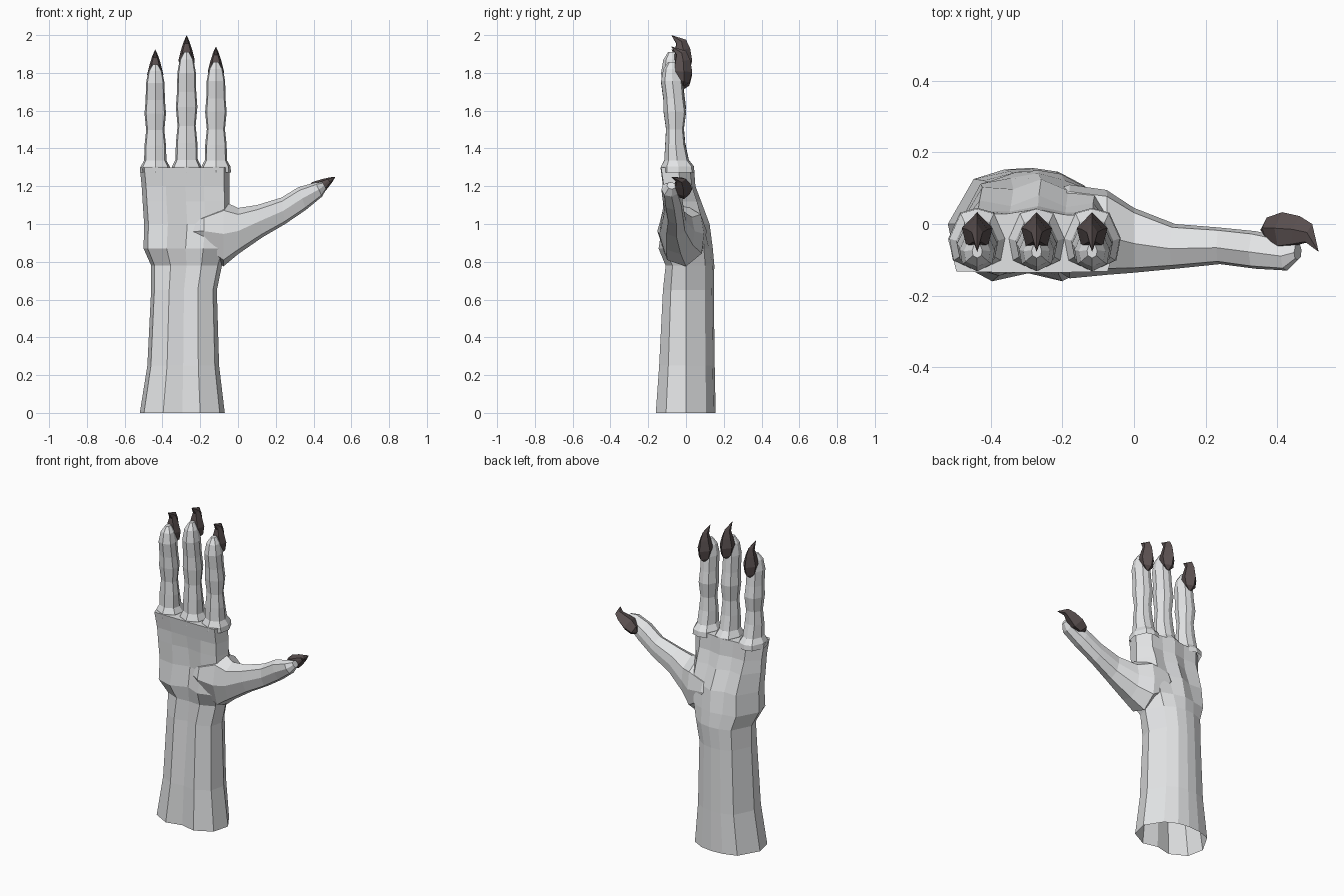
import bpy, bmesh, math
from mathutils import Vector


def material(name, col):
    m = bpy.data.materials.new(name)
    m.diffuse_color = (*col, 1)
    return m


skin = material("pale grey skin", (0.76, 0.77, 0.78))
horn = material("dark claw", (0.10, 0.078, 0.078))


def loft(name, rings, mat, cap_start=False, cap_end=True):
    """Skin a list of equal-length point rings with flat faces."""
    bm = bmesh.new()
    loops = [[bm.verts.new(p) for p in r] for r in rings]
    n = len(loops[0])
    for a, b in zip(loops, loops[1:]):
        for i in range(n):
            j = (i + 1) % n
            bm.faces.new((a[i], a[j], b[j], b[i]))
    if cap_start:
        bm.faces.new(loops[0])
    if cap_end:
        bm.faces.new(loops[-1])
    bmesh.ops.remove_doubles(bm, verts=bm.verts, dist=0.0004)
    bmesh.ops.recalc_face_normals(bm, faces=bm.faces)
    me = bpy.data.meshes.new(name)
    bm.to_mesh(me)
    bm.free()
    me.materials.append(mat)
    ob = bpy.data.objects.new(name, me)
    bpy.context.collection.objects.link(ob)
    return ob


# Forearm and palm: one open-bottomed loft
BACK_U = (-0.68, -0.30, 0.04, 0.37, 0.70)
DOME = (0.80, 0.97, 1.0, 0.93, 0.68)
TENDON = (0.88, 0.70, 1.0, 0.68, 0.82)
FRONT_U = (0.88, 0.42, 0.0, -0.45, -0.9)


def arm_ring(z, x0, x1, yf, yb, ys, corner, groove, t):
    cx, hx = (x0 + x1) / 2, (x1 - x0) / 2
    pts = [(x0, ys, z)]
    for u, d, r in zip(BACK_U, DOME, TENDON):
        pts.append((cx + u * hx, ys + (yb - ys) * (d + (r - d) * t), z))
    pts.append((x1, ys, z))
    for u, h in zip(FRONT_U, (corner, 1, groove, 1, corner)):
        pts.append((cx + u * hx, ys + (yf - ys) * h, z))
    return pts


arm = [
    # z, left, right, front, back, side y, corner, groove, tendon
    (0.00, -0.52, -0.07, -0.16, 0.157, 0.00, 0.66, 0.86, 0),
    (0.25, -0.48, -0.10, -0.142, 0.152, 0.00, 0.66, 0.92, 0),
    (0.65, -0.46, -0.112, -0.122, 0.147, 0.00, 0.66, 0.80, 0),
    (0.78, -0.46, -0.085, -0.108, 0.15, 0.00, 0.66, 0.95, 0),
    (0.87, -0.50, -0.055, -0.145, 0.142, -0.02, 0.75, 0.68, 0.2),
    (1.00, -0.497, -0.040, -0.125, 0.125, -0.02, 0.85, 0.75, 0.6),
    (1.12, -0.505, -0.045, -0.122, 0.08, -0.03, 0.92, 0.85, 0.9),
    (1.20, -0.51, -0.045, -0.122, 0.05, -0.03, 0.95, 1.0, 0.6),
    (1.30, -0.52, -0.045, -0.135, 0.042, -0.04, 0.97, 1.0, 0.5),
]
loft("forearm_and_palm", [arm_ring(*r) for r in arm], skin)

# Cross-sections of the digits: (across, depth)
FINGER_SECTION = ((1, .05), (.6, .85), (0, 1), (-.6, .85), (-1, .05),
                  (-.85, -.65), (0, -1), (.85, -.65))
THUMB_SECTION = ((1, .2), (.6, .9), (0, 1), (-.6, .85), (-1, -.1),
                 (-.72, -.85), (0, -1), (.8, -.65))


def digit_ring(a, b, yf, yb, section):
    """Eight-sided ring between two (x, z) side points and two depths."""
    a, b = Vector((a[0], 0, a[1])), Vector((b[0], 0, b[1]))
    mid, half = (a + b) / 2, (b - a) / 2
    my, hy = (yf + yb) / 2, (yb - yf) / 2
    return [mid + half * c + Vector((0, my + hy * s, 0)) for c, s in section]


# Claws: hooked blade, (outer y, s), (inner y, s), half width; s from the tip
CLAW = [
    (-0.012, -0.212, -0.020, -0.208, 0.008),
    (0.018, -0.192, -0.045, -0.175, 0.034),
    (0.033, -0.135, -0.066, -0.130, 0.043),
    (0.022, -0.070, -0.060, -0.085, 0.029),
    (0.000, -0.024, -0.052, -0.045, 0.015),
    (-0.078, 0.000, -0.078, 0.000, 0.0),
]


def claw(name, tip, axis, side, length=1.0):
    tip, axis, side = Vector(tip), Vector(axis), Vector(side)
    rings = []
    for oy, so, iy, si, w in CLAW:
        def at(f, k):
            y, s = oy + (iy - oy) * f, so + (si - so) * f
            return tip + axis * s * length + side * w * k + Vector((0, y, 0))
        rings.append([at(0, 0), at(.45, 1), at(.95, .7), at(1, 0),
                      at(.95, -.7), at(.45, -1)])
    loft(name, rings, horn, cap_start=True, cap_end=False)


# Fingers: knuckled profile (z, half width, front y, back y)
FINGER = [
    (1.270, 0.080, -0.132, 0.045), (1.305, 0.077, -0.132, 0.042),
    (1.340, 0.059, -0.115, 0.015),
    (1.43, 0.057, -0.110, -0.004), (1.52, 0.048, -0.105, -0.012),
    (1.62, 0.057, -0.118, 0.000), (1.70, 0.051, -0.120, -0.010),
    (1.80, 0.049, -0.132, -0.018), (1.87, 0.037, -0.120, -0.035),
    (1.91, 0.014, -0.095, -0.055),
]
for name, x, top in (("outer", -0.438, 1.925), ("middle", -0.272, 2.0),
                     ("inner", -0.117, 1.94)):
    f = (top - 1.3) / 0.7
    rings = []
    for z, w, yf, yb in FINGER:
        zz = 1.3 + (z - 1.3) * f
        rings.append(digit_ring((x - w, zz), (x + w, zz), yf, yb,
                                FINGER_SECTION))
    loft(name + "_finger", rings, skin)
    claw(name + "_finger_claw", (x, 0, top), (0, 0, 1), (1, 0, 0))

# Thumb: upper edge, lower edge, front y, back y
THUMB = [
    ((-0.26, 1.02), (-0.26, 0.90), -0.10, 0.08),
    ((-0.18, 1.06), (-0.18, 0.865), -0.152, 0.11),
    ((-0.075, 1.12), (-0.078, 0.775), -0.142, 0.095),
    ((0.00, 1.085), (0.00, 0.84), -0.136, 0.045),
    ((0.10, 1.10), (0.13, 0.93), -0.125, 0.00),
    ((0.23, 1.14), (0.25, 1.00), -0.112, -0.010),
    ((0.32, 1.195), (0.36, 1.075), -0.125, -0.020),
    ((0.41, 1.220), (0.445, 1.145), -0.130, -0.040),
    ((0.447, 1.222), (0.468, 1.185), -0.100, -0.055),
]
loft("thumb", [digit_ring(*r, THUMB_SECTION) for r in THUMB], skin,
     cap_start=True)
a = math.atan2(0.105, 0.163)
claw("thumb_claw", (0.516, 0, 1.25), (math.cos(a), 0, math.sin(a)),
     (-math.sin(a), 0, math.cos(a)), 0.9)
